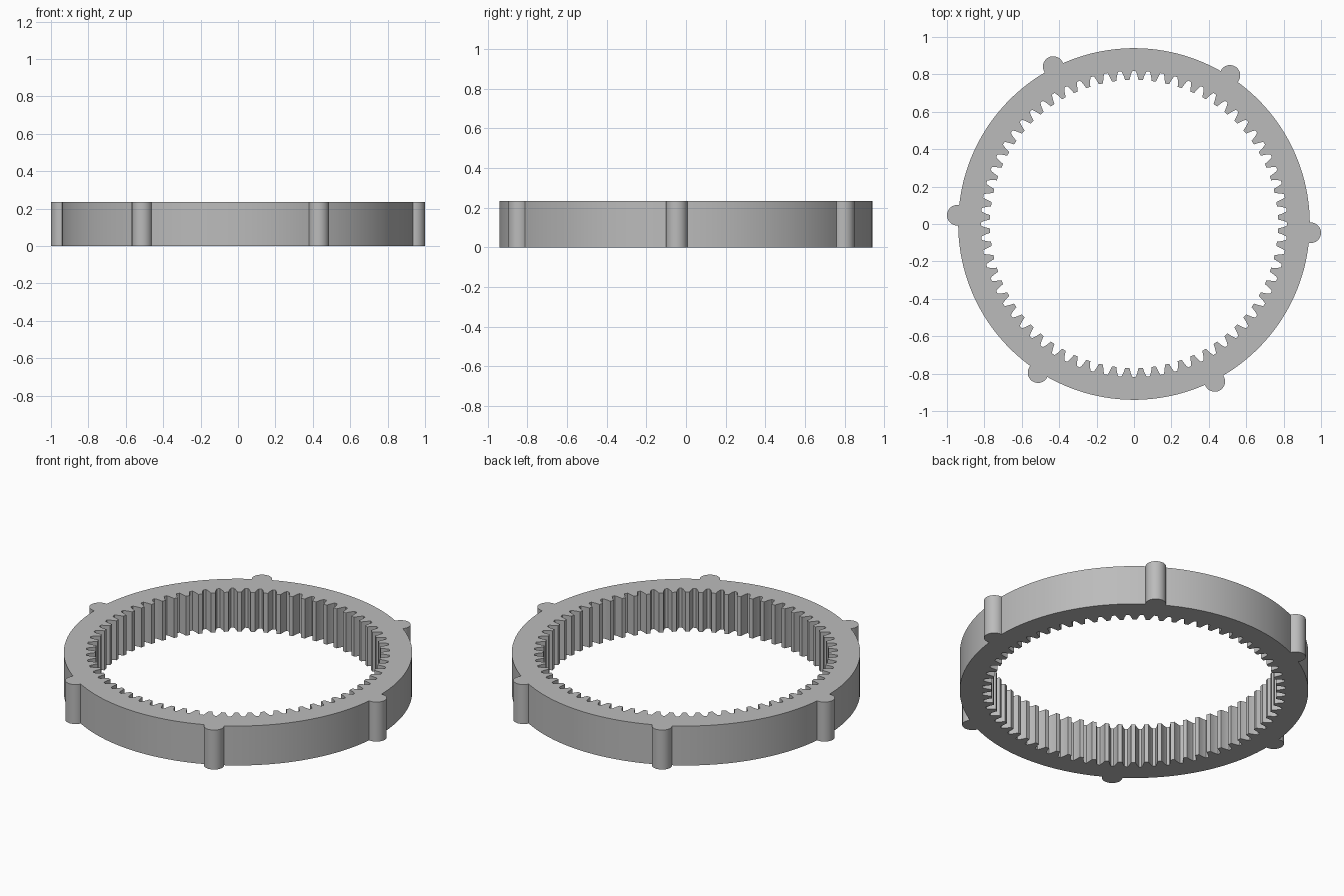
import bpy, bmesh
from math import cos, sin, acos, atan2, pi, radians
from mathutils import Vector

if "Cube" in bpy.data.objects:
    bpy.data.objects.remove(bpy.data.objects["Cube"], do_unlink=True)

HEIGHT = 0.235
RING_R = 0.94
LUG_R, LUG_DIST, LUGS = 0.055, 0.946, 6
LUG_START = radians(-2.85)
TEETH = 68
# half of a tooth gap, from tip to root: (radius, half width)
GAP = [(0.77, 0.024), (0.782, 0.0215), (0.796, 0.0175), (0.809, 0.013), (0.819, 0.008)]


def polar(r, a):
    return Vector((r * cos(a), r * sin(a), 0))


def arc(centre, r, a, b, steps):
    return [centre + polar(r, a + (b - a) * i / steps) for i in range(steps + 1)]


def outer_outline():
    """Round rim interrupted by evenly spaced half-round lugs."""
    half = acos((RING_R**2 + LUG_DIST**2 - LUG_R**2) / (2 * RING_R * LUG_DIST))
    pts = []
    for k in range(LUGS):
        a = LUG_START + k * 2 * pi / LUGS
        centre = polar(LUG_DIST, a)
        edge = polar(RING_R, half) - Vector((LUG_DIST, 0, 0))
        sweep = atan2(edge.y, edge.x)
        pts += arc(centre, LUG_R, a - sweep, a + sweep, 20)
        pts += arc(Vector(), RING_R, a + half, a + 2 * pi / LUGS - half, 24)[1:-1]
    return pts


def inner_outline():
    """Internal gear teeth, with a gap centred on each axis."""
    pts = []
    for k in range(TEETH):
        a = k * 2 * pi / TEETH
        pts += [polar(r, a - w / r) for r, w in GAP]
        pts += [polar(r, a + w / r) for r, w in reversed(GAP)]
    return pts


def add_loop(bm, pts):
    verts = [bm.verts.new(p) for p in pts]
    return [bm.edges.new((v, verts[i - 1])) for i, v in enumerate(verts)]


# Ring gear: fill between both outlines, then raise to full height
bm = bmesh.new()
edges = add_loop(bm, outer_outline()) + add_loop(bm, inner_outline())
bmesh.ops.triangle_fill(bm, edges=edges, use_beauty=True, use_dissolve=False)
raised = bmesh.ops.extrude_face_region(bm, geom=bm.faces[:], use_keep_orig=True)
top = [g for g in raised["geom"] if isinstance(g, bmesh.types.BMVert)]
bmesh.ops.translate(bm, verts=top, vec=(0, 0, HEIGHT))
bmesh.ops.recalc_face_normals(bm, faces=bm.faces[:])
mesh = bpy.data.meshes.new("ring_gear")
bm.to_mesh(mesh)
bm.free()
ring = bpy.data.objects.new("ring_gear", mesh)
bpy.context.collection.objects.link(ring)

# Grey material
grey = bpy.data.materials.new("plain grey")
grey.use_nodes = True
colour = (0.5, 0.5, 0.5, 1)
grey.diffuse_color = colour
grey.node_tree.nodes["Principled BSDF"].inputs["Base Color"].default_value = colour
mesh.materials.append(grey)

# Smooth round walls, crisp rims and teeth
bpy.ops.object.select_all(action="DESELECT")
ring.select_set(True)
bpy.context.view_layer.objects.active = ring
bpy.ops.object.shade_smooth_by_angle(angle=radians(25))
